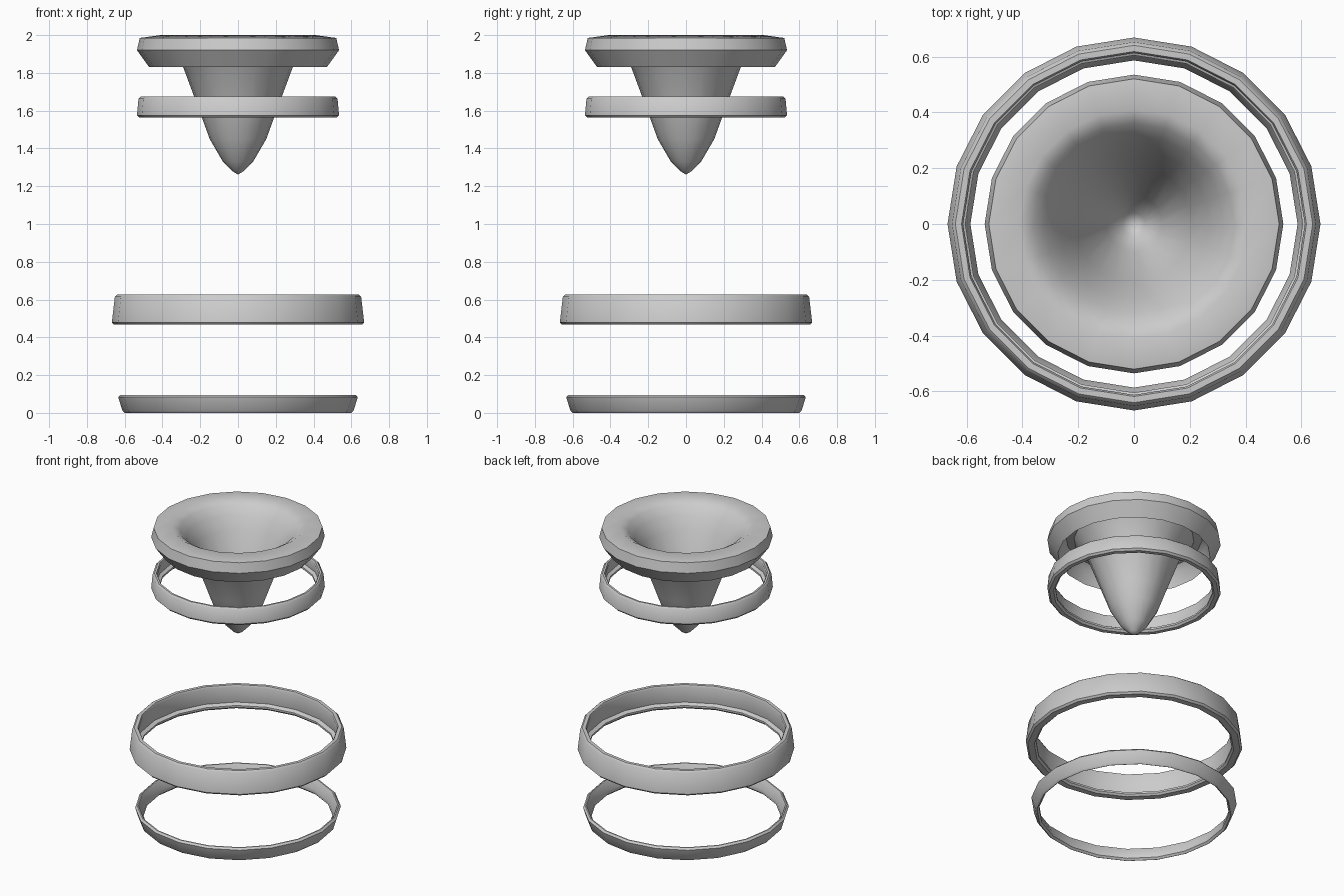
import bpy
import bmesh
import math

SIDES = 20
BEVEL = 0.012

cube = bpy.data.objects.get("Cube")
if cube:
    bpy.data.objects.remove(cube, do_unlink=True)


def lathe(name, profile, closed):
    """Revolve a radius/height profile around z; radius 0 makes a pole."""
    bm = bmesh.new()
    points = profile + profile[:1] if closed else profile
    verts = [bm.verts.new((radius, 0, height)) for radius, height in points]
    edges = [bm.edges.new(pair) for pair in zip(verts, verts[1:])]
    bmesh.ops.spin(bm, geom=verts + edges, cent=(0, 0, 0), axis=(0, 0, 1),
                   angle=math.tau, steps=SIDES, use_duplicate=False)
    bmesh.ops.remove_doubles(bm, verts=bm.verts, dist=0.0005)
    bmesh.ops.recalc_face_normals(bm, faces=bm.faces)
    mesh = bpy.data.meshes.new(name)
    bm.to_mesh(mesh)
    bm.free()
    obj = bpy.data.objects.new(name, mesh)
    bpy.context.collection.objects.link(obj)
    mesh.shade_smooth()
    mesh.set_sharp_from_angle(angle=math.radians(40))


def ring(name, bottom, top, foot_radius, head_radius, wall, lip):
    """Bevelled band with sloping walls and an optional lip inside its foot."""
    inner_foot = foot_radius - wall
    inner_head = head_radius - wall
    lip_radius = inner_foot - lip
    lathe(name, [
        (head_radius - BEVEL, top),
        (head_radius, top - BEVEL),
        (foot_radius, bottom + BEVEL),
        (foot_radius - BEVEL, bottom),
        (lip_radius + BEVEL, bottom),
        (lip_radius, bottom + BEVEL),
        (lip_radius, bottom + BEVEL * 2),
        (inner_foot, bottom + BEVEL * 3),
        (inner_head, top - BEVEL),
        (inner_head + BEVEL / 2, top),
    ], closed=True)


# Hollow funnel: inner bowl, bevelled rim hollowed underneath, outer cone
bowl = [(0, 1.3), (0.04, 1.32), (0.1, 1.42), (0.21, 1.68),
        (0.27, 1.84), (0.32, 1.92), (0.36, 1.97)]
rim = [(0.41, 2), (0.52, 1.985), (0.535, 1.92), (0.47, 1.83),
       (0.45, 1.92), (0.42, 1.95), (0.37, 1.94)]
cone = [(0.29, 1.83), (0.19, 1.56), (0.15, 1.45),
        (0.08, 1.33), (0.03, 1.28), (0, 1.262)]
lathe("funnel", bowl + rim + cone, closed=False)

# Ring around the cone, wide ring in the middle, flaring ring at the base
ring("upper_ring", bottom=1.563, top=1.676, foot_radius=0.535,
     head_radius=0.527, wall=0.03, lip=0.02)
ring("middle_ring", bottom=0.467, top=0.627, foot_radius=0.668,
     head_radius=0.652, wall=0.04, lip=0.024)
ring("base_ring", bottom=0, top=0.095, foot_radius=0.612,
     head_radius=0.634, wall=0.026, lip=0)
